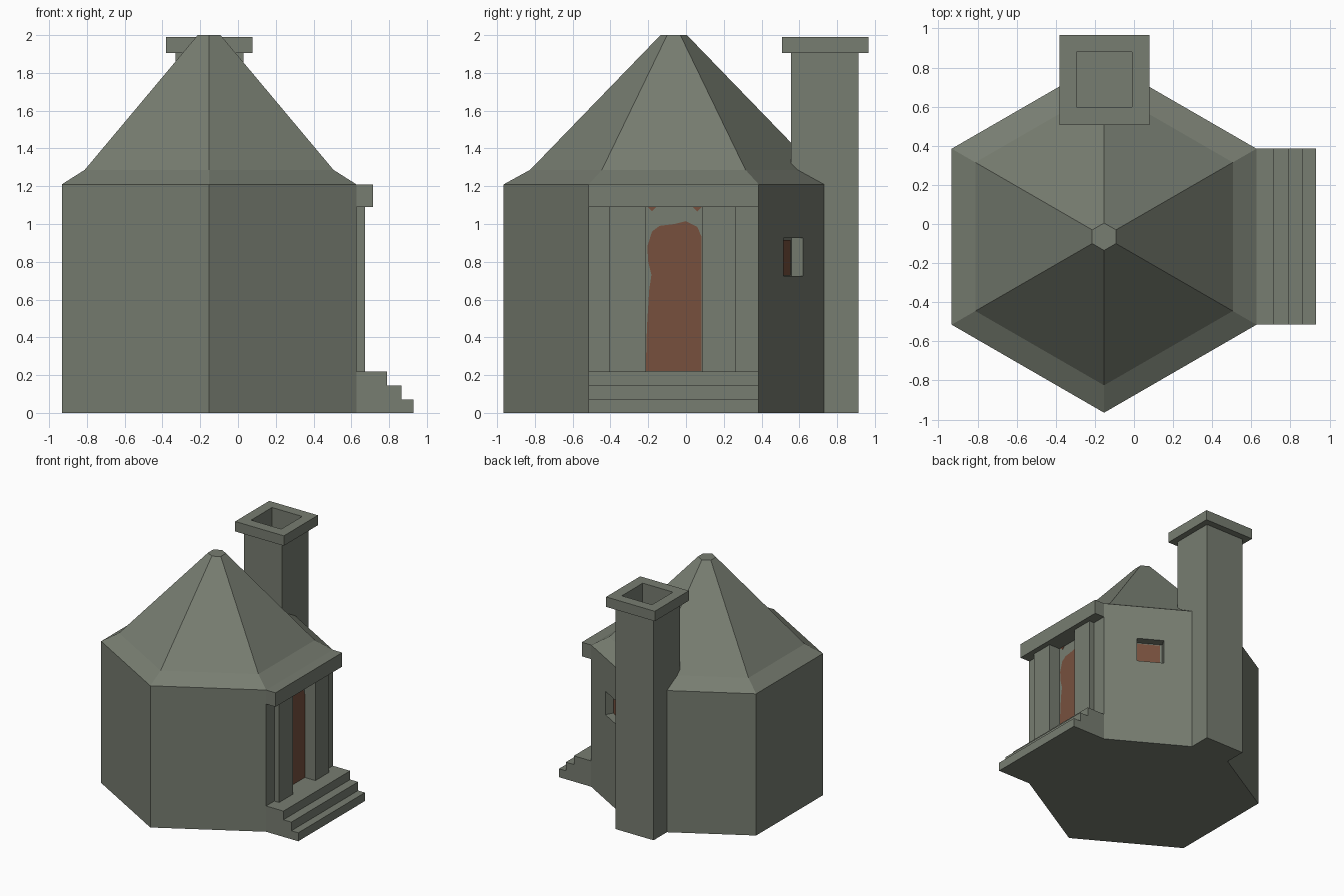
import bpy, bmesh, math
from mathutils import Matrix, Vector

if "Cube" in bpy.data.objects:
    bpy.data.objects.remove(bpy.data.objects["Cube"])

CX, CY = -0.153, -0.065          # centre of the hexagonal hut
Y0, Y1 = -0.515, 0.385           # width of the entrance side
WALL_X = 0.625


def material(name, rgb):
    m = bpy.data.materials.new(name)
    m.diffuse_color = (*rgb, 1)
    m.use_nodes = True
    m.node_tree.nodes["Principled BSDF"].inputs["Base Color"].default_value = m.diffuse_color
    return m


STONE = material("grey green stone", (0.185, 0.205, 0.165))
RUST = material("rust brown", (0.185, 0.081, 0.048))


def finish(name, bm, mat):
    bmesh.ops.recalc_face_normals(bm, faces=bm.faces)
    mesh = bpy.data.meshes.new(name)
    bm.to_mesh(mesh)
    bm.free()
    mesh.materials.append(mat)
    ob = bpy.data.objects.new(name, mesh)
    bpy.context.collection.objects.link(ob)
    return ob


def box(name, x, y, z, mat=STONE, matrix=None):
    """Box from (min, max) ranges, optionally moved by a matrix."""
    bm = bmesh.new()
    bmesh.ops.create_cube(bm, size=1)
    for v in bm.verts:
        v.co = Vector(r[0] + (c + 0.5) * (r[1] - r[0]) for r, c in zip((x, y, z), v.co))
    if matrix:
        bm.transform(matrix)
    return finish(name, bm, mat)


def extrude(name, points, a, b, place, mat):
    """Extrude a 2D outline between a and b; place(p, q, d) gives the 3D point."""
    bm = bmesh.new()
    lo = [bm.verts.new(place(p, q, a)) for p, q in points]
    hi = [bm.verts.new(place(p, q, b)) for p, q in points]
    bm.faces.new(lo)
    bm.faces.new(hi)
    for i in range(len(points)):
        j = (i + 1) % len(points)
        bm.faces.new((lo[i], lo[j], hi[j], hi[i]))
    return finish(name, bm, mat)


def cut(targets, cutter):
    cutter.hide_render = True
    for ob in targets:
        mod = ob.modifiers.new("cut", 'BOOLEAN')
        mod.operation = 'DIFFERENCE'
        mod.solver = 'EXACT'
        mod.object = cutter
        bpy.context.view_layer.objects.active = ob
        bpy.ops.object.modifier_apply(modifier=mod.name)
    bpy.data.objects.remove(cutter)


# Hexagonal walls with flared pointed roof
bm = bmesh.new()
rings = []
for r, z in ((0.9, 0), (0.9, 1.21), (0.76, 1.287), (0.07, 2.0)):
    angles = [math.radians(30 + 60 * k) for k in range(6)]
    rings.append([bm.verts.new((CX + r * math.cos(a), CY + r * math.sin(a), z)) for a in angles])
for low, up in zip(rings, rings[1:]):
    for i in range(6):
        j = (i + 1) % 6
        bm.faces.new((low[i], low[j], up[j], up[i]))
bm.faces.new(rings[0])
bm.faces.new(rings[-1])
hut = finish("hut_walls_and_roof", bm, STONE)

# Door recess
cut([hut], box("door_cutter", (0.57, 0.8), (-0.215, 0.085), (0.22, 1.09)))

# Window recess in the wall facing back right; local x points out of the wall
wall = Matrix.Translation((CX, CY, 0)) @ Matrix.Rotation(math.radians(60), 4, 'Z')
APO = 0.9 * math.cos(math.radians(30))
W0, W1 = -0.19, 0.02
cut([hut], box("window_cutter", (APO - 0.07, APO + 0.1), (W0, W1), (0.725, 0.925), matrix=wall))
box("window_pane", (APO - 0.072, APO - 0.066), (W0 + 0.004, W1 - 0.02), (0.727, 0.915), RUST, wall)

# Weathered door painting
on_door = lambda y, z, x: (x, y, z)
door = [(-0.213, 0.222), (0.083, 0.222), (0.083, 0.93), (0.06, 0.985), (0, 1.015),
        (-0.06, 1.0), (-0.14, 0.99), (-0.18, 0.96), (-0.205, 0.88), (-0.2, 0.8),
        (-0.183, 0.73), (-0.195, 0.65), (-0.207, 0.45)]
extrude("door_panel", door, 0.568, 0.574, on_door, RUST)
for n, y in (("left", -0.18), ("right", 0.06)):
    extrude("door_top_fleck_" + n, [(y - 0.022, 1.089), (y, 1.067), (y + 0.022, 1.089)],
            0.568, 0.574, on_door, RUST)

# Door pillars and lintel
for n, y in (("left", (-0.405, -0.215)), ("right", (0.085, 0.265))):
    box("door_pillar_" + n, (WALL_X - 0.02, 0.672), y, (0.2, 1.1))
    # pillar cheek inside the recess is already formed by the wall cut
box("door_lintel", (WALL_X - 0.005, 0.715), (Y0, Y1), (1.09, 1.21))

# Entrance steps
steps = [(0.57, 0), (0.93, 0), (0.93, 0.072), (0.865, 0.072), (0.865, 0.146),
         (0.79, 0.146), (0.79, 0.22), (0.57, 0.22)]
extrude("entrance_steps", steps, Y0, Y1, lambda x, z, y: (x, y, z), STONE)

# Chimney with hollow cap
shaft = box("chimney_shaft", (-0.332, 0.028), (0.555, 0.912), (0, 1.905))
cap = box("chimney_cap", (-0.382, 0.078), (0.507, 0.967), (1.905, 1.99))
cut([shaft, cap], box("flue_cutter", (-0.295, -0.01), (0.598, 0.88), (1.55, 2.2)))
